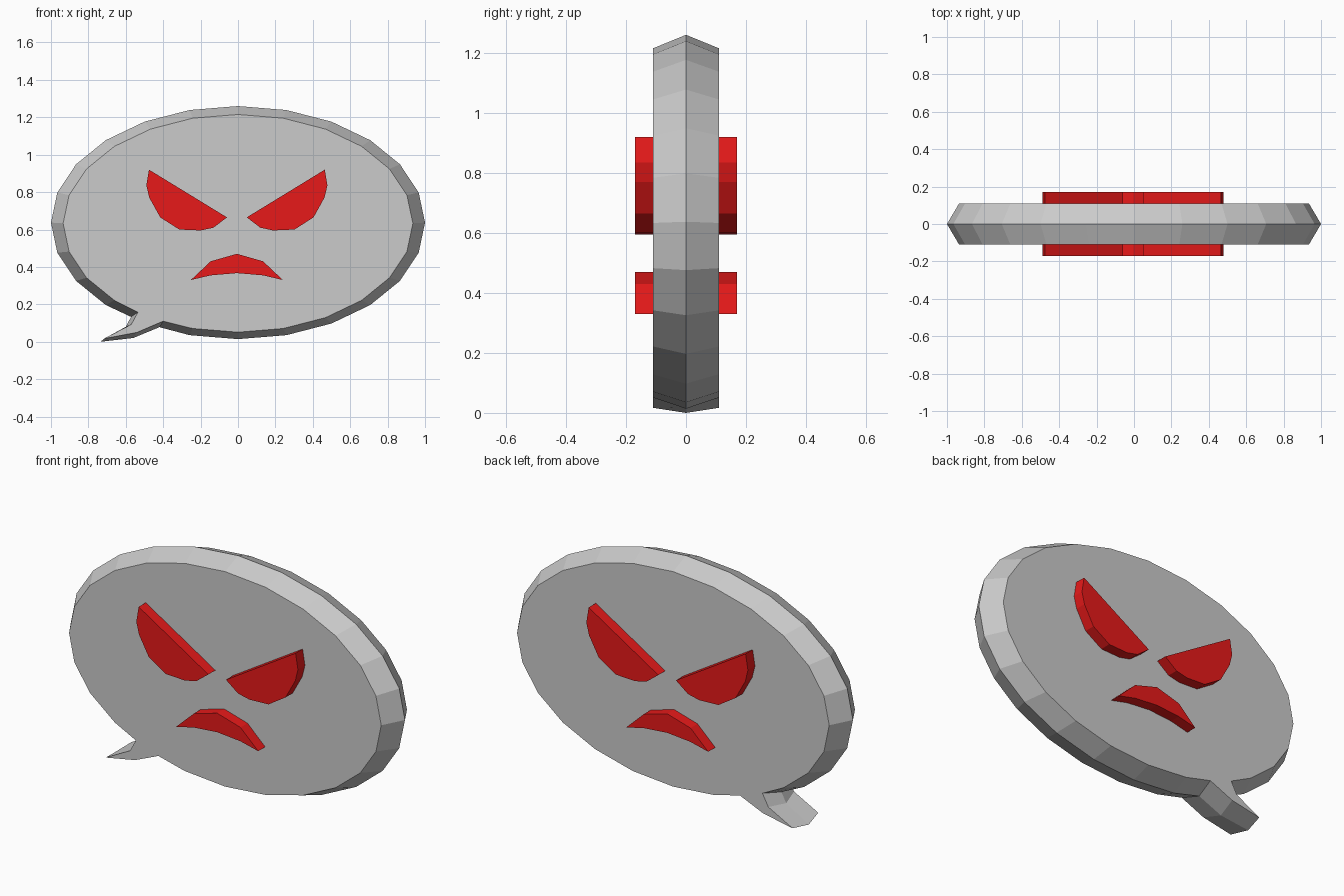
import bpy, bmesh
from math import sin, cos, radians

if "Cube" in bpy.data.objects:
    bpy.data.objects.remove(bpy.data.objects["Cube"])

red = bpy.data.materials.new("red")
red.diffuse_color = (0.8, 0.01, 0.01, 1)
red.use_nodes = True
red.node_tree.nodes["Principled BSDF"].inputs["Base Color"].default_value = red.diffuse_color


def loft(name, layers, mat=None):
    """Skin a stack of (y, outline) layers and cap both ends."""
    bm = bmesh.new()
    rings = [[bm.verts.new((x, y, z)) for x, z in pts] for y, pts in layers]
    n = len(rings[0])
    for a, b in zip(rings, rings[1:]):
        for i in range(n):
            j = (i + 1) % n
            bm.faces.new((a[i], a[j], b[j], b[i]))
    bm.faces.new(rings[0])
    bm.faces.new(rings[-1])
    bmesh.ops.recalc_face_normals(bm, faces=bm.faces)
    me = bpy.data.meshes.new(name)
    bm.to_mesh(me)
    bm.free()
    if mat:
        me.materials.append(mat)
    ob = bpy.data.objects.new(name, me)
    bpy.context.collection.objects.link(ob)
    return ob


def bubble(rx, rz, cz, tail):
    """24-sided ellipse whose lower-left corner is replaced by the tail."""
    pts = []
    for i in range(24):
        if i == 16:
            pts += tail
        else:
            a = radians(15 * i)
            pts.append((rx * cos(a), cz + rz * sin(a)))
    return pts


# Bubble body: wide ridge in the middle, smaller flat faces front and back
ridge = bubble(1.0, 0.623, 0.637,
               [(-0.572, 0.133), (-0.60, 0.08), (-0.735, 0.0), (-0.56, 0.02), (-0.42, 0.078)])
face = bubble(0.935, 0.582, 0.633,
              [(-0.535, 0.158), (-0.57, 0.093), (-0.715, 0.017), (-0.54, 0.05), (-0.40, 0.11)])
loft("speech_bubble", [(-0.11, face), (0, ridge), (0.11, face)])

# Raised eyes and mouth, standing out on both sides
cx = -0.006
eye = [(0.47, 0.92), (0.484, 0.835), (0.468, 0.77), (0.41, 0.665),
       (0.308, 0.60), (0.193, 0.595), (0.125, 0.61), (0.053, 0.665)]
for side, name in ((-1, "left_eye"), (1, "right_eye")):
    pts = [(cx + side * x, z) for x, z in eye]
    loft(name, [(-0.17, pts), (0.17, pts)], red)

half = [(0.14, 0.43), (0.246, 0.33), (0.14, 0.355)]
mouth = ([(cx, 0.47)] + [(cx + x, z) for x, z in half] + [(cx, 0.367)]
         + [(cx - x, z) for x, z in reversed(half)])
loft("mouth", [(-0.17, mouth), (0.17, mouth)], red)
